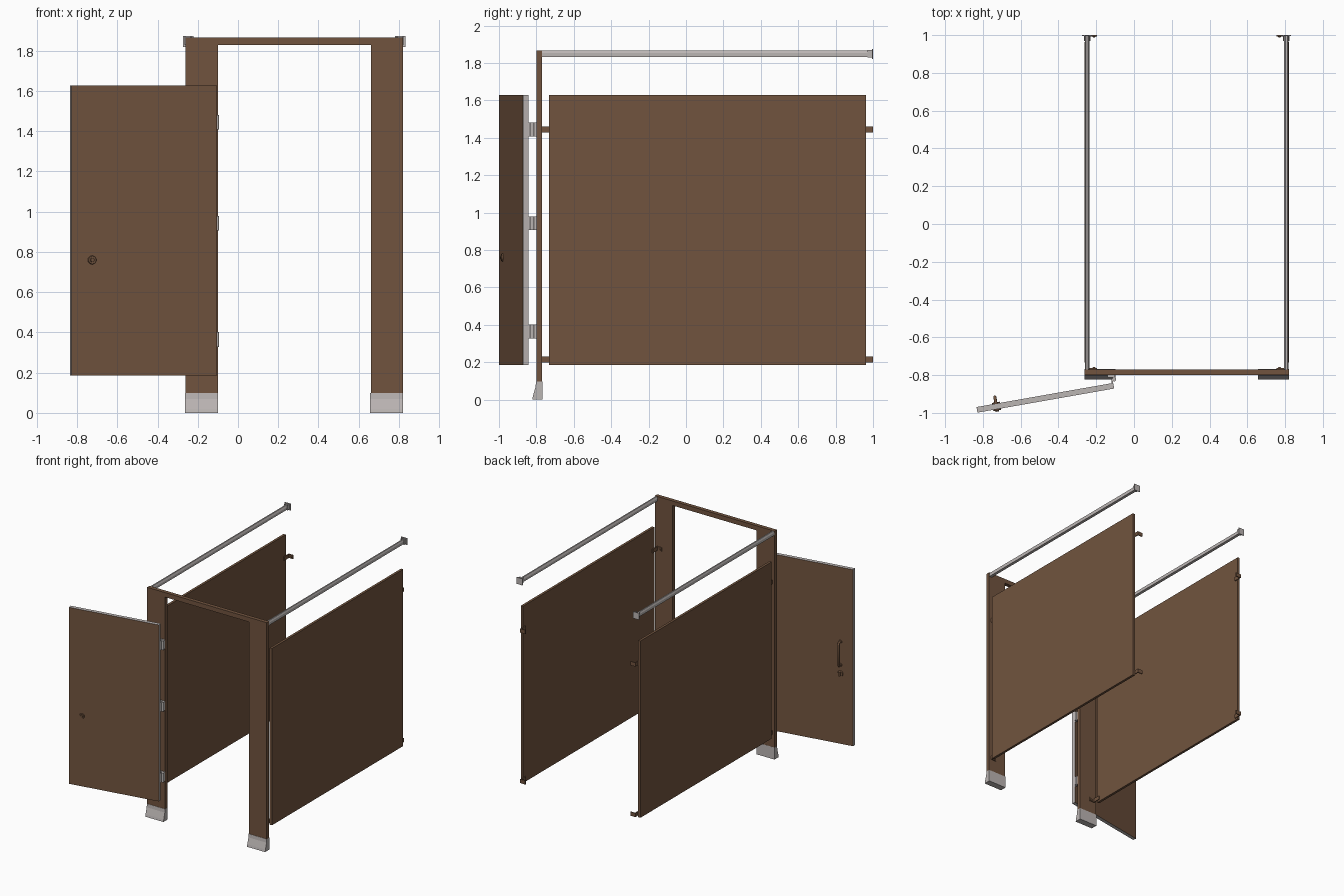
import bpy, bmesh, math
from mathutils import Matrix, Vector

if "Cube" in bpy.data.objects:
    bpy.data.objects.remove(bpy.data.objects["Cube"])


def material(name, rgb):
    m = bpy.data.materials.new(name)
    m.diffuse_color = (*rgb, 1)
    m.use_nodes = True
    m.node_tree.nodes["Principled BSDF"].inputs["Base Color"].default_value = m.diffuse_color
    return m


BROWN = material("brown_panel", (0.165, 0.088, 0.049))
GREY = material("satin_metal", (0.50, 0.465, 0.455))


def finish(name, bm, mats, matrix=None, smooth=False):
    bmesh.ops.recalc_face_normals(bm, faces=bm.faces)
    me = bpy.data.meshes.new(name)
    bm.to_mesh(me)
    bm.free()
    for m in mats:
        me.materials.append(m)
    if smooth:
        me.shade_smooth()
        me.set_sharp_from_angle(angle=math.radians(35))
    ob = bpy.data.objects.new(name, me)
    if matrix:
        ob.matrix_world = matrix
    bpy.context.collection.objects.link(ob)
    return ob


def box(name, x, y, z, mat, matrix=None):
    bm = bmesh.new()
    size = Matrix.Diagonal((x[1] - x[0], y[1] - y[0], z[1] - z[0], 1))
    mid = Matrix.Translation((sum(x) / 2, sum(y) / 2, sum(z) / 2))
    bmesh.ops.create_cube(bm, size=1, matrix=mid @ size)
    return finish(name, bm, [mat], matrix)


def prism(name, pts, offset, mat):
    """Extrude a closed outline along an offset."""
    bm = bmesh.new()
    f = bm.faces.new([bm.verts.new(p) for p in pts])
    r = bmesh.ops.extrude_face_region(bm, geom=[f])
    bmesh.ops.translate(bm, vec=offset,
                        verts=[v for v in r["geom"] if isinstance(v, bmesh.types.BMVert)])
    return finish(name, bm, [mat])


def cylinder(name, start, end, r1, r2, mat, matrix=None):
    a, b = Vector(start), Vector(end)
    rot = (b - a).to_track_quat('Z', 'Y').to_matrix().to_4x4()
    bm = bmesh.new()
    bmesh.ops.create_cone(bm, cap_ends=True, segments=24, radius1=r1, radius2=r2,
                          depth=(b - a).length,
                          matrix=Matrix.Translation((a + b) / 2) @ rot)
    return finish(name, bm, [mat], matrix, smooth=True)


# Front frame: one arch-shaped sheet made of two posts and a header
LEFT, RIGHT, TOP = -0.262, 0.82, 1.867
prism("front_frame",
      [(x, -0.80, z) for x, z in ((LEFT, 0.005), (-0.10, 0.005), (-0.10, 1.83), (0.66, 1.83),
                                  (0.66, 0.005), (RIGHT, 0.005), (RIGHT, TOP), (LEFT, TOP))],
      (0, 0.031, 0), BROWN)

# Parts repeated on both sides; s points from the outside of the stall inwards
for side, edge, s in (("left", LEFT, 1), ("right", RIGHT, -1)):
    def span(a, b):
        return sorted((edge + s * a, edge + s * b))

    # Flared floor shoe
    x0, x1 = span(-0.001, 0.163)
    prism(side + "_shoe",
          [(x0, y, z) for y, z in ((-0.822, 0), (-0.768, 0), (-0.768, 0.098),
                                   (-0.802, 0.098), (-0.804, 0.07), (-0.818, 0.02))],
          (x1 - x0, 0, 0), GREY)

    # Side panel
    box(side + "_panel", span(0, 0.02), (-0.733, 0.963), (0.185, 1.63), BROWN)

    # Overhead rail with chamfered section
    prism(side + "_rail",
          [(edge + s * a, -0.77, z) for a, z in ((0.002, 1.832), (0.026, 1.832), (0.026, 1.85),
                                                 (0.022, 1.858), (0.018, 1.866), (0.008, 1.866),
                                                 (0.002, 1.853))],
          (0, 1.765, 0), GREY)

    # Wall socket that holds the rail
    box(side + "_rail_flange", span(-0.012, 0.04), (0.994, 1.0), (1.82, 1.874), GREY)
    box(side + "_rail_socket_outer", span(-0.003, 0.002), (0.97, 0.996), (1.828, 1.87), GREY)
    box(side + "_rail_socket_inner", span(0.026, 0.031), (0.97, 0.996), (1.828, 1.87), GREY)
    box(side + "_rail_socket_base", span(-0.003, 0.031), (0.97, 0.996), (1.828, 1.832), GREY)

    # Angle brackets joining the panel to the frame and the wall
    for level, z in (("lower", 0.215), ("upper", 1.445)):
        for end, yw, d in (("front", -0.77, 1), ("back", 1.0, -1)):
            outline = ((0.02, 0), (0.066, 0), (0.066, 0.007), (0.027, 0.007),
                       (0.027, 0.065), (0.02, 0.065))
            prism(f"{side}_{level}_{end}_bracket",
                  [(edge + s * a, yw + d * b, z - 0.016) for a, b in outline],
                  (0, 0, 0.032), BROWN)
            xs = edge + s * 0.05
            cylinder(f"{side}_{level}_{end}_screw", (xs, yw + d * 0.006, z),
                     (xs, yw + d * 0.013, z), 0.009, 0.005, BROWN)

# Open door: brown faces, metal edges
SWING = Matrix.Translation((-0.105, -0.871, 0)) @ Matrix.Rotation(math.radians(10), 4, 'Z')
door = box("door", (-0.735, 0), (0, 0.03), (0.185, 1.628), BROWN, SWING)
door.data.materials.append(GREY)
for p in door.data.polygons:
    p.material_index = 0 if abs(p.normal.y) > 0.5 else 1

# Latch knobs through the door
KX, KZ = -0.63, 0.76
cylinder("latch_plate_front", (KX, 0.001, KZ), (KX, -0.007, KZ), 0.022, 0.019, BROWN, SWING)
cylinder("latch_hub_front", (KX, -0.006, KZ), (KX, -0.013, KZ), 0.011, 0.009, BROWN, SWING)
cylinder("latch_plate_back", (KX, 0.029, KZ), (KX, 0.037, KZ), 0.023, 0.02, BROWN, SWING)
box("latch_turn", (KX - 0.005, KX + 0.005), (0.036, 0.05), (KZ - 0.017, KZ + 0.017), BROWN, SWING)

# Pull handle on the back of the door
cu = bpy.data.curves.new("pull_handle", 'CURVE')
cu.dimensions = '3D'
cu.bevel_depth = 0.008
cu.bevel_resolution = 3
cu.use_fill_caps = True
sp = cu.splines.new('POLY')
path = ((0.028, 0.83), (0.055, 0.83), (0.066, 0.842), (0.066, 1.008), (0.055, 1.02), (0.028, 1.02))
sp.points.add(len(path) - 1)
for pt, (y, z) in zip(sp.points, path):
    pt.co = (KX, y, z, 1)
cu.materials.append(BROWN)
handle = bpy.data.objects.new("pull_handle", cu)
handle.matrix_world = SWING
bpy.context.collection.objects.link(handle)
for i, z in enumerate((0.83, 1.02)):
    cylinder(f"handle_foot_{i}", (KX, 0.029, z), (KX, 0.035, z), 0.014, 0.012, BROWN, SWING)

# Three hinges between door and left post
for i, z in enumerate((0.365, 0.943, 1.445)):
    z0, z1 = z - 0.037, z + 0.037
    cylinder(f"hinge_{i}_knuckle", (-0.105, -0.822, z0), (-0.105, -0.822, z1), 0.011, 0.011, GREY)
    box(f"hinge_{i}_door_leaf", (-0.118, -0.111), (-0.845, -0.82), (z0, z1), GREY)
    box(f"hinge_{i}_post_leaf", (-0.14, -0.1), (-0.812, -0.798), (z0, z1), GREY)
